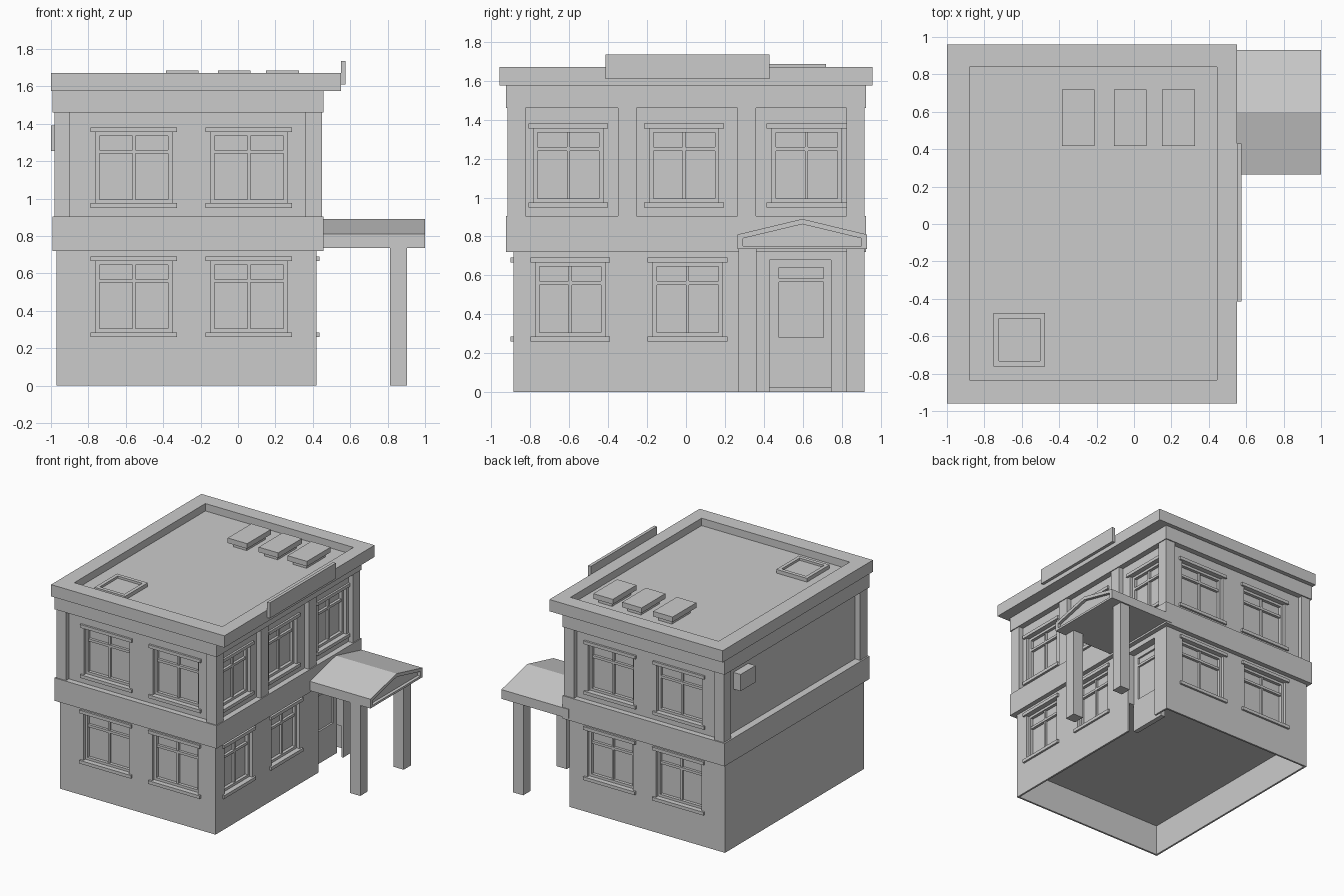
import bpy, bmesh

if "Cube" in bpy.data.objects:
    bpy.data.objects.remove(bpy.data.objects["Cube"])

def add_box(bm, x0, x1, y0, y1, z0, z1):
    m = bmesh.ops.create_cube(bm, size=1)
    for v in m['verts']:
        v.co = ((x0 + x1) / 2 + v.co.x * (x1 - x0),
                (y0 + y1) / 2 + v.co.y * (y1 - y0),
                (z0 + z1) / 2 + v.co.z * (z1 - z0))

def boxes(name, items):
    """One object made from a list of boxes (x0, x1, y0, y1, z0, z1)."""
    bm = bmesh.new()
    for b in items:
        add_box(bm, *b)
    me = bpy.data.meshes.new(name)
    bm.to_mesh(me)
    bm.free()
    ob = bpy.data.objects.new(name, me)
    bpy.context.collection.objects.link(ob)
    return ob

def cut(ob, items):
    """Subtract boxes from an object."""
    c = boxes("cutter", items)
    c.hide_render = True
    mod = ob.modifiers.new("cut", 'BOOLEAN')
    mod.operation, mod.solver, mod.object = 'DIFFERENCE', 'EXACT', c
    bpy.context.view_layer.objects.active = ob
    bpy.ops.object.modifier_apply(modifier=mod.name)
    bpy.data.objects.remove(c)

def on_face(face, u0, u1, d0, d1, z0, z1):
    """Box given along a wall (u) and outward from the centre (d)."""
    if face == "front":
        return (u0, u1, -d1, -d0, z0, z1)
    if face == "back":
        return (u0, u1, d0, d1, z0, z1)
    return (d0, d1, u0, u1, z0, z1)

def prism(name, profile, x0, x1):
    """Extrude a (y, z) profile along x."""
    bm = bmesh.new()
    f = bm.faces.new([bm.verts.new((x0, y, z)) for y, z in profile])
    r = bmesh.ops.extrude_face_region(bm, geom=[f])
    for v in r['geom']:
        if isinstance(v, bmesh.types.BMVert):
            v.co.x = x1
    bmesh.ops.recalc_face_normals(bm, faces=bm.faces)
    me = bpy.data.meshes.new(name)
    bm.to_mesh(me)
    bm.free()
    ob = bpy.data.objects.new(name, me)
    bpy.context.collection.objects.link(ob)
    return ob

def window(name, face, u, half, wall, z):
    """Frame, bars, lintel and sill; returns the pocket to cut in the wall."""
    a, b, t, dz = u - half, u + half, 0.02, 0.38
    back, front = wall - 0.055, wall - 0.025
    parts = [(a, a + t, back, front, z, z + dz), (b - t, b, back, front, z, z + dz),
             (a + t, b - t, back, front, z, z + t),
             (a + t, b - t, back, front, z + dz - t, z + dz),
             (a + t, b - t, back, front - 0.004, z + 0.265, z + 0.285),
             (u - 0.008, u + 0.008, back, front - 0.008, z + t, z + dz - t),
             (a - 0.027, b + 0.027, wall - 0.03, wall + 0.016, z - 0.026, z),
             (a - 0.027, b + 0.027, wall - 0.03, wall + 0.016, z + dz, z + dz + 0.026)]
    boxes(name, [on_face(face, *p) for p in parts])
    return on_face(face, a, b, wall - 0.05, wall + 0.1, z, z + dz)

# Storey walls and their windows
lower = boxes("lower_walls", [(-0.97, 0.42, -0.887, 0.887, 0, 0.74)])
upper = boxes("upper_walls", [(-0.935, 0.41, -0.88, 0.88, 0.89, 1.48)])
for storey, wall, z, dy, dx, side in (
        ("lower", lower, 0.285, 0.887, 0.42, (-0.595, 0.008)),
        ("upper", upper, 0.975, 0.88, 0.41, (-0.605, -0.01, 0.62))):
    pockets = []
    for face in ("front", "back"):
        for i, u in enumerate((-0.557, 0.058)):
            pockets.append(window(f"{storey}_{face}_window_{i}", face, u, 0.204, dy, z))
    for i, u in enumerate(side):
        pockets.append(window(f"{storey}_side_window_{i}", "right", u, 0.178, dx, z))
    if storey == "lower":
        pockets.append((0.34, 0.5, 0.43, 0.745, -0.1, 0.68))
    cut(wall, pockets)
# Open underside
cut(lower, [(-0.955, 0.405, -0.872, 0.872, -0.1, 0.25)])

# Recessed door with two glazed panels
door = boxes("door", [(0.32, 0.36, 0.425, 0.75, 0.02, 0.685)])
cut(door, [(0.345, 0.4, 0.477, 0.708, 0.28, 0.565), (0.345, 0.4, 0.477, 0.708, 0.585, 0.64)])

# Horizontal bands between the storeys and below the roof
boxes("middle_band", [(-0.993, 0.457, -0.926, 0.926, 0.72, 0.905)])
boxes("top_band", [(-0.993, 0.457, -0.926, 0.926, 1.46, 1.58)])

# Upper pilasters
pil = [(x0, x1, y0, y1, 0.9, 1.465)
       for x0, x1 in ((-0.98, -0.897), (0.36, 0.45))
       for y0, y1 in ((-0.917, -0.825), (0.825, 0.917))]
pil += [(0.38, 0.45, y0, y1, 0.9, 1.465) for y0, y1 in ((-0.35, -0.255), (0.265, 0.36))]
boxes("upper_pilasters", pil)

# Roof slab with sunken deck
roof = boxes("roof_cornice", [(-1, 0.55, -0.96, 0.96, 1.575, 1.67)])
cut(roof, [(-0.88, 0.445, -0.835, 0.84, 1.61, 1.8)])

# Roof vents
for i, x in enumerate((-0.297, -0.02, 0.238)):
    boxes(f"roof_vent_{i}", [(x - 0.087, x + 0.087, 0.417, 0.72, 1.645, 1.686),
                             (x - 0.06, x + 0.06, 0.45, 0.69, 1.6, 1.646)])

# Roof hatch
hatch = boxes("roof_hatch", [(-0.75, -0.475, -0.763, -0.475, 1.6, 1.64)])
cut(hatch, [(-0.722, -0.503, -0.733, -0.505, 1.622, 1.8)])

# Blank parapet board
boxes("parapet_board", [(0.55, 0.575, -0.415, 0.43, 1.61, 1.735)])

# Wall unit on the left side
boxes("wall_unit", [(-1, -0.92, 0.54, 0.73, 1.255, 1.39)])

# Porch roof with recessed gable
porch = prism("porch_roof", [(0.265, 0.735), (0.93, 0.735), (0.93, 0.81),
                             (0.598, 0.89), (0.265, 0.81)], 0.4, 1.0)
gable = prism("gable_cutter", [(0.292, 0.752), (0.903, 0.752), (0.903, 0.79),
                               (0.598, 0.863), (0.292, 0.79)], 0.975, 1.1)
mod = porch.modifiers.new("gable", 'BOOLEAN')
mod.operation, mod.solver, mod.object = 'DIFFERENCE', 'EXACT', gable
bpy.context.view_layer.objects.active = porch
bpy.ops.object.modifier_apply(modifier=mod.name)
bpy.data.objects.remove(gable)

# Porch columns
for i, y in enumerate((0.317, 0.872)):
    boxes(f"porch_column_{i}", [(0.813, 0.904, y - 0.046, y + 0.046, 0, 0.74)])
